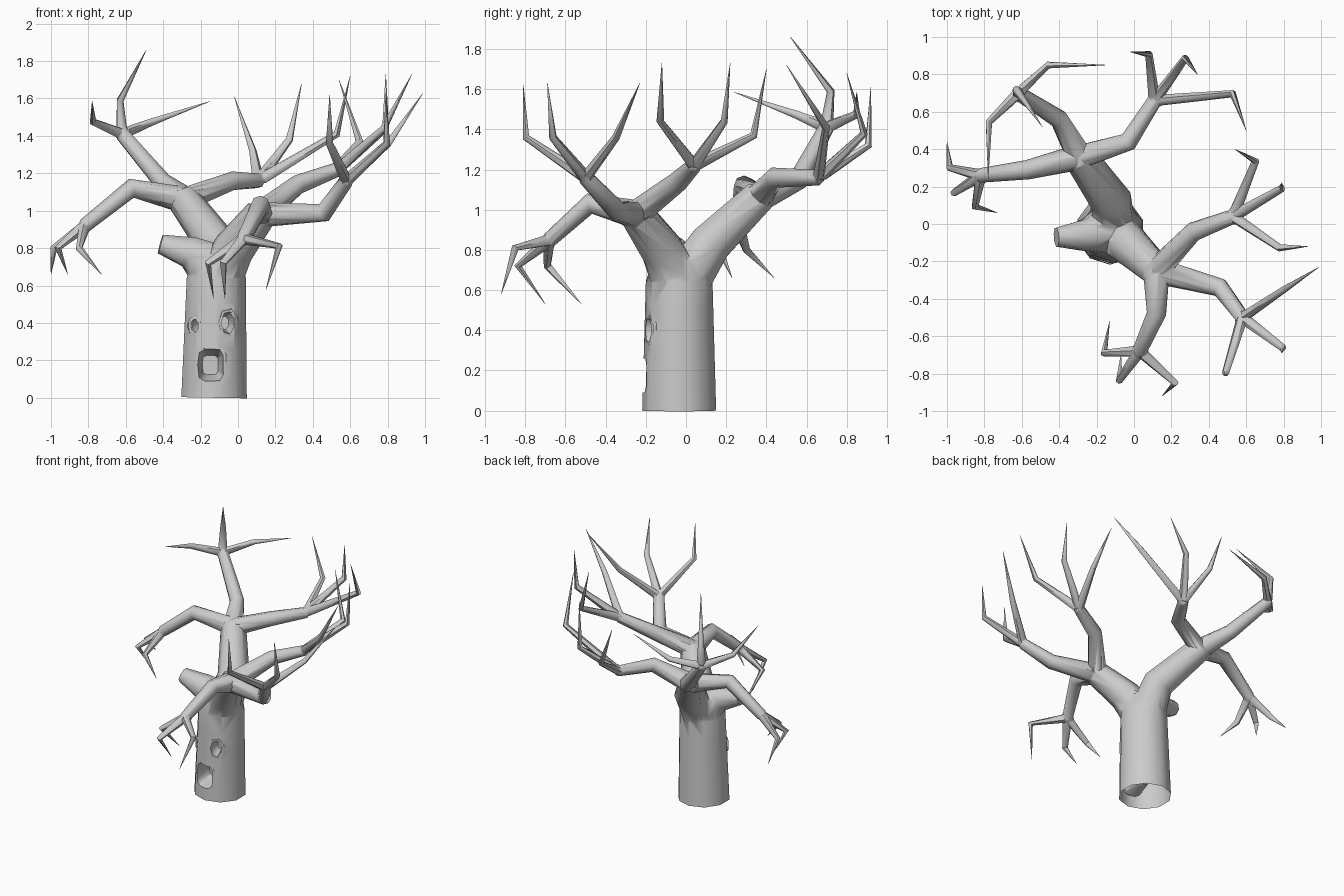
import bpy, bmesh, math
from mathutils import Vector as V

if "Cube" in bpy.data.objects:
    bpy.data.objects.remove(bpy.data.objects["Cube"])

def make_object(name, bm):
    bmesh.ops.recalc_face_normals(bm, faces=bm.faces)
    me = bpy.data.meshes.new(name)
    bm.to_mesh(me)
    bm.free()
    ob = bpy.data.objects.new(name, me)
    bpy.context.collection.objects.link(ob)
    return ob

def tube(bm, pts, radii, sides=8, closed=False):
    """Tapered tube swept along a bent path."""
    pts = [V(p) for p in pts]
    n = len(pts)
    rings, ref = [], None
    for i, p in enumerate(pts):
        a = pts[(i - 1) % n] if closed or i > 0 else p
        b = pts[(i + 1) % n] if closed or i < n - 1 else p
        t = ((b - p).normalized() + (p - a).normalized()).normalized()
        if closed:
            ref = V((0, 1, 0))
        elif ref is None:
            ref = V((0, 0, 1)) if abs(t.z) < 0.8 else V((1, 0, 0))
        ref = (ref - t * ref.dot(t)).normalized()
        side = t.cross(ref)
        angles = [2 * math.pi * (k + 0.5) / sides for k in range(sides)]
        rings.append([bm.verts.new(p + radii[i] * (math.cos(w) * ref + math.sin(w) * side))
                      for w in angles])
    if closed:
        rings.append(rings[0])
    else:
        bm.faces.new(rings[0][::-1])
        bm.faces.new(rings[-1])
    for r, s in zip(rings, rings[1:]):
        for k in range(sides):
            j = (k + 1) % sides
            bm.faces.new((r[k], r[j], s[j], s[k]))

def boolean(ob, other, op):
    m = ob.modifiers.new(op, 'BOOLEAN')
    m.operation, m.object, m.solver = op, other, 'EXACT'
    m.use_self = True
    bpy.context.view_layer.objects.active = ob
    bpy.ops.object.modifier_apply(modifier=m.name)
    bpy.data.objects.remove(other)

def toward(a, b, d):
    return V(a) + (V(b) - V(a)).normalized() * d

# trunk, closed for now so that it can be carved
bm = bmesh.new()
foot, shoulder = V((-.128, -.034, 0)), V((-.116, -.034, .64))
steps = [k / 5 for k in range(6)]
tube(bm, [foot.lerp(shoulder, t) for t in steps] + [(-.115, -.03, .75), (-.115, -.03, .8)],
     [.184 - .018 * t for t in steps] + [.135, .07], 10)
trunk = make_object("bare_tree", bm)

bm = bmesh.new()
root = V((-.12, -.03, .6))

def limb(mid, hub):
    """Thick fork from the trunk to a hub."""
    tube(bm, [root, mid, hub, toward(hub, mid, -.035)], [.135, .112, .088, .05])
    return V(mid), V(hub)

def twig(knee, end, bend, tip):
    tube(bm, [toward(end, knee, .035), toward(end, bend, .03), bend, tip],
         [.026, .031, .02, .001], 6)

def branch(fork, knee, end, reach, rise, top, twigs):
    """Bent branch ending in a fan of twigs: heading in degrees, then tip x and y."""
    mid, hub = fork
    tube(bm, [toward(hub, mid, .07), toward(hub, knee, .04), knee, end, toward(end, knee, -.02)],
         [.065, .07, .052, .039, .025])
    for heading, x, y in twigs:
        w = math.radians(heading)
        bend = V(end) + V((reach * math.cos(w), reach * math.sin(w), rise))
        twig(knee, end, bend, (x, y, top))

# rear left limb
rear = limb((-.12, .12, .83), (-.29, .36, 1.06))
branch(rear, (-.57, .29, 1.12), (-.82, .26, .92), .17, -.12, .66,
       [(166, -1, .44), (213, -.91, .23), (260, -.73, .06)])
knee, end = (-.4, .56, 1.15), (-.62, .7, 1.41)
branch(rear, knee, end, .22, .065, 1.585, [(225, -.78, .24), (43, -.15, .85)])
twig(knee, end, (-.63, .72, 1.59), (-.49, .52, 1.86))
knee, end = (-.03, .44, 1.16), (.11, .66, 1.16)
branch(rear, knee, end, .25, .16, 1.61, [(97, -.02, .92)])
branch(rear, knee, end, .28, .22, 1.68, [(54, .34, .8)])
branch(rear, knee, end, .42, .25, 1.72, [(5, .6, .5)])

# front right limb
front = limb((-.02, -.12, .8), (.12, -.25, .98))
branch(front, (.46, -.34, .99), (.58, -.5, 1.16), .27, .2, 1.63,
       [(34, .99, -.23), (-37, .79, -.69)])
branch(front, (.46, -.34, .99), (.58, -.5, 1.16), .31, .2, 1.62, [(-107, .49, -.81)])
branch(front, (.32, -.04, 1.14), (.53, .04, 1.22), .3, .22, 1.73,
       [(30, .79, .22), (-34, .93, -.12)])
branch(front, (.32, -.04, 1.14), (.53, .04, 1.22), .32, .15, 1.7, [(68, .54, .4)])
knee, end = (.12, -.48, 1.03), (.03, -.68, .85)
branch(front, knee, end, .19, -.13, .53, [(183, -.13, -.52), (235, -.07, -.7)])
twig(knee, end, (.22, -.85, .81), (.15, -.92, .58))

# snapped-off stub
tube(bm, [(-.12, -.03, .68), (-.26, -.06, .78), (-.415, -.07, .822)], [.155, .09, .054])
boolean(trunk, make_object("branches", bm), 'UNION')

def front_y(x):
    return -.034 - math.sqrt(.17 ** 2 - (x + .122) ** 2)

def hollow(name, cx, cz, rx, rz, depth, lean, n, power):
    """Pocket with a low rim; a low power squares the outline."""
    unit = []
    for k in range(n):
        w = 2 * math.pi * (k + .5) / n
        c, s = math.cos(w), math.sin(w)
        unit.append((rx * math.copysign(abs(c) ** power, c), rz * math.copysign(abs(s) ** power, s)))
    bm = bmesh.new()
    rim = [(cx + 1.12 * x, cz + 1.12 * z) for x, z in unit]
    tube(bm, [(x, front_y(x) + .012, z) for x, z in rim], [.014] * n, 6, True)
    boolean(trunk, make_object(name + "_rim", bm), 'UNION')
    bm = bmesh.new()
    rings = []
    for y, s, dx in ((-.3, 1.1, lean), (front_y(cx), 1, 0), (front_y(cx) + depth, .6, -lean)):
        rings.append([bm.verts.new((cx + dx + x * s, y, cz + z * s)) for x, z in unit])
    for a, b in zip(rings, rings[1:]):
        for k in range(n):
            bm.faces.new((a[k], a[(k + 1) % n], b[(k + 1) % n], b[k]))
    bm.faces.new(rings[0])
    bm.faces.new(rings[-1])
    boolean(trunk, make_object(name + "_cutter", bm), 'DIFFERENCE')

# hollows in the front of the trunk
hollow("right_eye", -.052, .4, .04, .062, .08, .02, 7, 1)
hollow("left_eye", -.232, .385, .024, .036, .06, -.03, 7, 1)
hollow("mouth", -.148, .175, .072, .088, .13, 0, 9, .5)

# open the bottom of the trunk
bm = bmesh.new()
bm.from_mesh(trunk.data)
bottom = [f for f in bm.faces if f.calc_center_median().z < .005]
bmesh.ops.delete(bm, geom=bottom, context='FACES')
bm.to_mesh(trunk.data)
bm.free()
trunk.select_set(True)
bpy.context.view_layer.objects.active = trunk
bpy.ops.object.shade_smooth_by_angle(angle=math.radians(60))
trunk.modifiers.new("even_shading", 'WEIGHTED_NORMAL').keep_sharp = True
